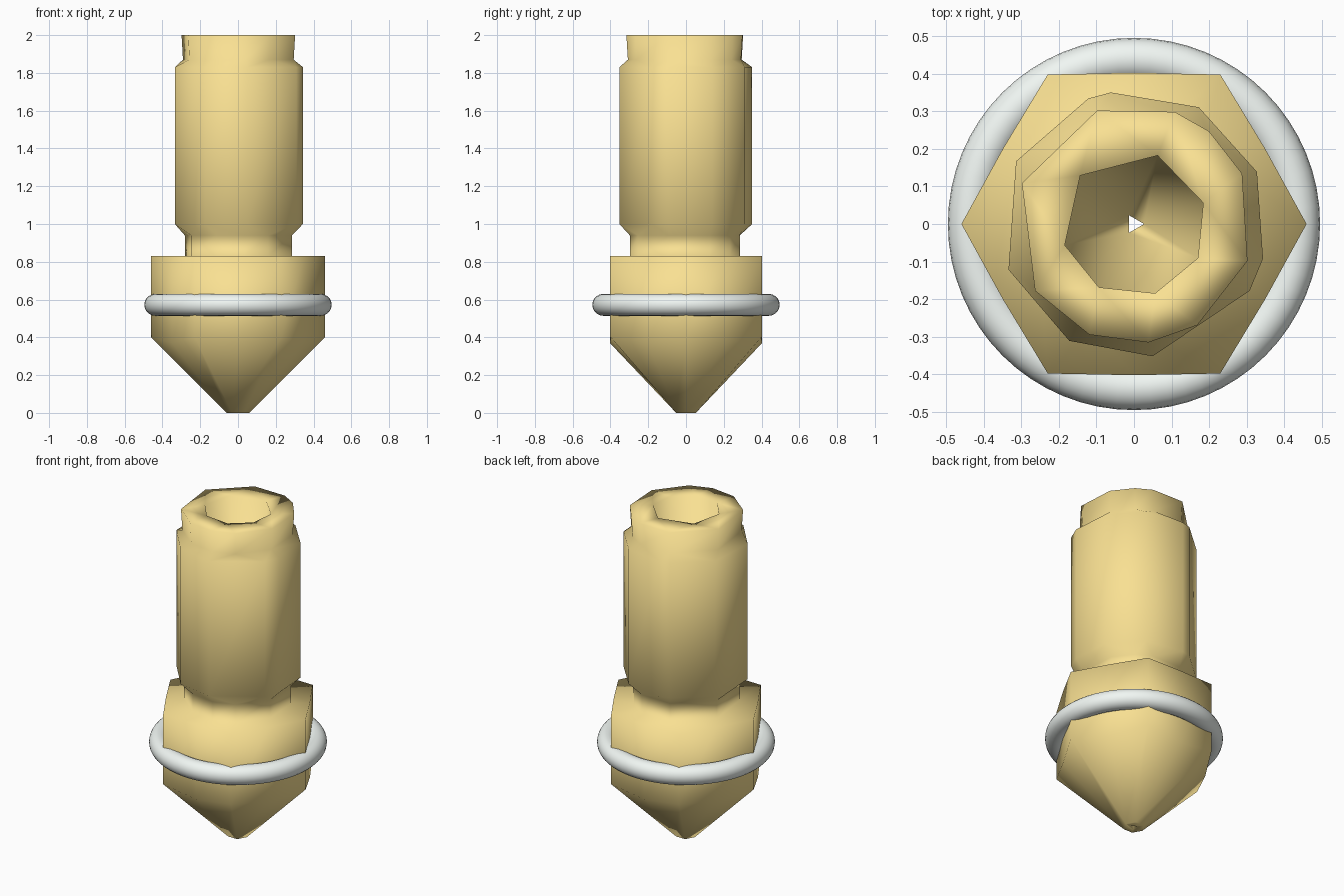
import bpy, bmesh
from math import cos, sin, radians, pi

if "Cube" in bpy.data.objects:
    bpy.data.objects.remove(bpy.data.objects["Cube"])


def material(name, rgb):
    m = bpy.data.materials.new(name)
    m.diffuse_color = (*rgb, 1)
    m.use_nodes = True
    m.node_tree.nodes["Principled BSDF"].inputs["Base Color"].default_value = m.diffuse_color
    return m


def ring(z, r, angles):
    """Closed section: radius may be a number or one value per angle."""
    rs = r if isinstance(r, list) else [r] * len(angles)
    zs = z if isinstance(z, list) else [z] * len(angles)
    return [(radians(a), q * cos(radians(a)), q * sin(radians(a)), h)
            for a, q, h in zip(angles, rs, zs)]


def zip_rings(bm, ra, va, rb, vb):
    """Join two sections of any point counts, walking round by angle."""
    na, nb, i, j = len(va), len(vb), 0, 0
    ang = lambda r, k: r[k % len(r)][0] + 2 * pi * (k // len(r))
    while i < na or j < nb:
        a0, a1, b0, b1 = va[i % na], va[(i + 1) % na], vb[j % nb], vb[(j + 1) % nb]
        step_a = ang(ra, i + 1) if i < na else 99
        step_b = ang(rb, j + 1) if j < nb else 99
        if abs(step_a - step_b) < 1e-4:
            bm.faces.new((a0, a1, b1, b0))
            i, j = i + 1, j + 1
        elif step_a < step_b:
            bm.faces.new((a0, a1, b0))
            i += 1
        else:
            bm.faces.new((a0, b1, b0))
            j += 1


def loft(name, rings, mat):
    bm = bmesh.new()
    verts = [[bm.verts.new(p[1:]) for p in r] for r in rings]
    for k in range(len(rings)):
        n = (k + 1) % len(rings)
        zip_rings(bm, rings[k], verts[k], rings[n], verts[n])
    bmesh.ops.recalc_face_normals(bm, faces=bm.faces)
    me = bpy.data.meshes.new(name)
    bm.to_mesh(me)
    bm.free()
    me.shade_smooth()
    me.materials.append(mat)
    ob = bpy.data.objects.new(name, me)
    bpy.context.collection.objects.link(ob)
    return ob


brass = material("brass", (0.95, 0.75, 0.29))
pale = material("pale_ring", (0.88, 0.93, 0.90))

# Section point angles
hexa = [0, 60, 120, 180, 240, 300]
dodeca = list(range(0, 360, 30))
barrel = [23, 61, 100, 110, 152, 200, 241, 278, 330, 345]
collar = [25, 51, 70, 108, 160, 214, 248, 277, 302, 342]
bore = [17, 71, 138, 197, 241, 287, 332]
hole = [0, 120, 240]

# Hollow body: tip, cone, hex, neck, barrel, collar, then back down the bore
loft("nozzle_body", [
    ring(0.0, 0.06, hexa),
    ring([0.40, 0.37] * 6, [0.46, 0.403] * 6, dodeca),
    ring(0.83, [0.46, 0.403] * 6, dodeca),
    ring(0.83, 0.30, collar),
    ring(0.94, 0.30, collar),
    ring(1.00, 0.356, barrel),
    ring(1.83, 0.356, barrel),
    ring(1.87, 0.31, collar),
    ring(2.00, 0.318, collar),
    ring(2.00, 0.193, bore),
    ring(0.45, 0.193, bore),
    ring(0.16, 0.027, hole),
    ring(0.0, 0.027, hole),
], brass)

# Ring around the hex
bpy.ops.mesh.primitive_torus_add(location=(0, 0, 0.572), major_radius=0.438,
                                 minor_radius=0.058, major_segments=64, minor_segments=20)
o = bpy.context.object
o.name = "retaining_ring"
o.data.shade_smooth()
o.data.materials.append(pale)
